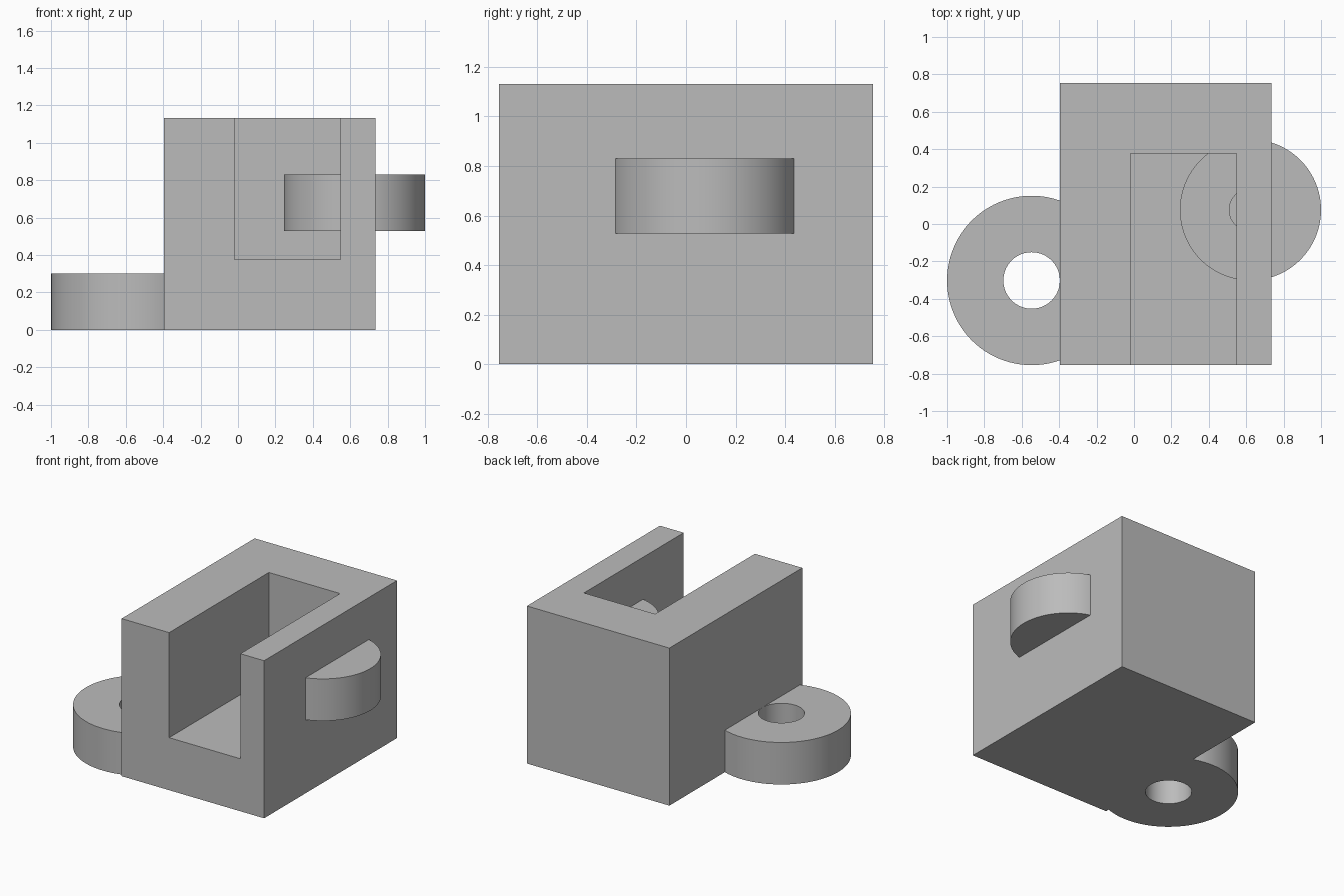
import bpy, bmesh, math
from mathutils import Vector, Matrix

# Default object
if "Cube" in bpy.data.objects:
    bpy.data.objects.remove(bpy.data.objects["Cube"], do_unlink=True)

U = 2 / 5.3                          # design unit
LEFT, RIGHT = -1 + 1.6 * U, 1 - 0.7 * U
FRONT, BACK = -2 * U, 2 * U
HEIGHT = 3 * U
SLOT_LEFT, SLOT_RIGHT, SLOT_BACK = LEFT + U, RIGHT - 0.5 * U, U
SEGMENTS = 96

grey = bpy.data.materials.new("plain grey")
grey.use_nodes = True
colour = (0.5, 0.5, 0.5, 1)
grey.diffuse_color = colour
grey.node_tree.nodes["Principled BSDF"].inputs["Base Color"].default_value = colour


def finish(name, bm, smooth=False):
    """Turn a bmesh into a named object."""
    bmesh.ops.recalc_face_normals(bm, faces=bm.faces)
    mesh = bpy.data.meshes.new(name)
    bm.to_mesh(mesh)
    bm.free()
    mesh.materials.append(grey)
    obj = bpy.data.objects.new(name, mesh)
    bpy.context.collection.objects.link(obj)
    if smooth:
        bpy.ops.object.select_all(action="DESELECT")
        obj.select_set(True)
        bpy.context.view_layer.objects.active = obj
        bpy.ops.object.shade_smooth_by_angle(angle=math.radians(30))
    return obj


def box(name, low, high):
    """Box between two corners."""
    low, high = Vector(low), Vector(high)
    bm = bmesh.new()
    matrix = Matrix.Translation((low + high) / 2) @ Matrix.Diagonal((*(high - low), 1))
    bmesh.ops.create_cube(bm, size=1, matrix=matrix)
    return finish(name, bm)


def ring(name, centre, inner, outer, thickness, cuts):
    """Flat ring spun from a rectangle; each cut trims what lies past a plane."""
    bm = bmesh.new()
    centre = Vector(centre)
    corners = [(inner, 0), (outer, 0), (outer, thickness), (inner, thickness)]
    verts = [bm.verts.new(centre + Vector((r, 0, z))) for r, z in corners]
    edges = [bm.edges.new((verts[i], verts[i - 1])) for i in range(4)]
    bmesh.ops.spin(bm, geom=verts + edges, cent=centre, axis=(0, 0, 1),
                   angle=math.tau, steps=SEGMENTS)
    bmesh.ops.remove_doubles(bm, verts=bm.verts, dist=1e-5)
    for point, normal in cuts:
        bmesh.ops.bisect_plane(bm, geom=bm.verts[:] + bm.edges[:] + bm.faces[:],
                               dist=1e-5, plane_co=point, plane_no=normal,
                               clear_outer=True)
    return finish(name, bm, smooth=True)


# Main block with a slot open to the top and front
block = box("slotted_block", (LEFT, FRONT, 0), (RIGHT, BACK, HEIGHT))
cutter = box("slot_cutter", (SLOT_LEFT, FRONT - U, U), (SLOT_RIGHT, SLOT_BACK, HEIGHT + U))
cutter.hide_render = True
cutter.hide_viewport = True
slot = block.modifiers.new("slot", "BOOLEAN")
slot.operation = "DIFFERENCE"
slot.solver = "EXACT"
slot.object = cutter

# Base lug with a through hole
ring("base_lug", (-1 + 1.2 * U, FRONT + 1.2 * U, 0), 0.4 * U, 1.2 * U, 0.8 * U,
     [((LEFT, 0, 0), (1, 0, 0))])

# Side disc passing through the wall: outer part and part inside the slot
disc = ((1 - U, 0.2 * U, 1.4 * U), 0.3 * U, U, 0.8 * U)
ring("outer_side_disc", *disc, [((RIGHT, 0, 0), (-1, 0, 0))])
ring("inner_side_disc", *disc, [((SLOT_RIGHT, 0, 0), (1, 0, 0)),
                                ((0, SLOT_BACK, 0), (0, 1, 0))])
